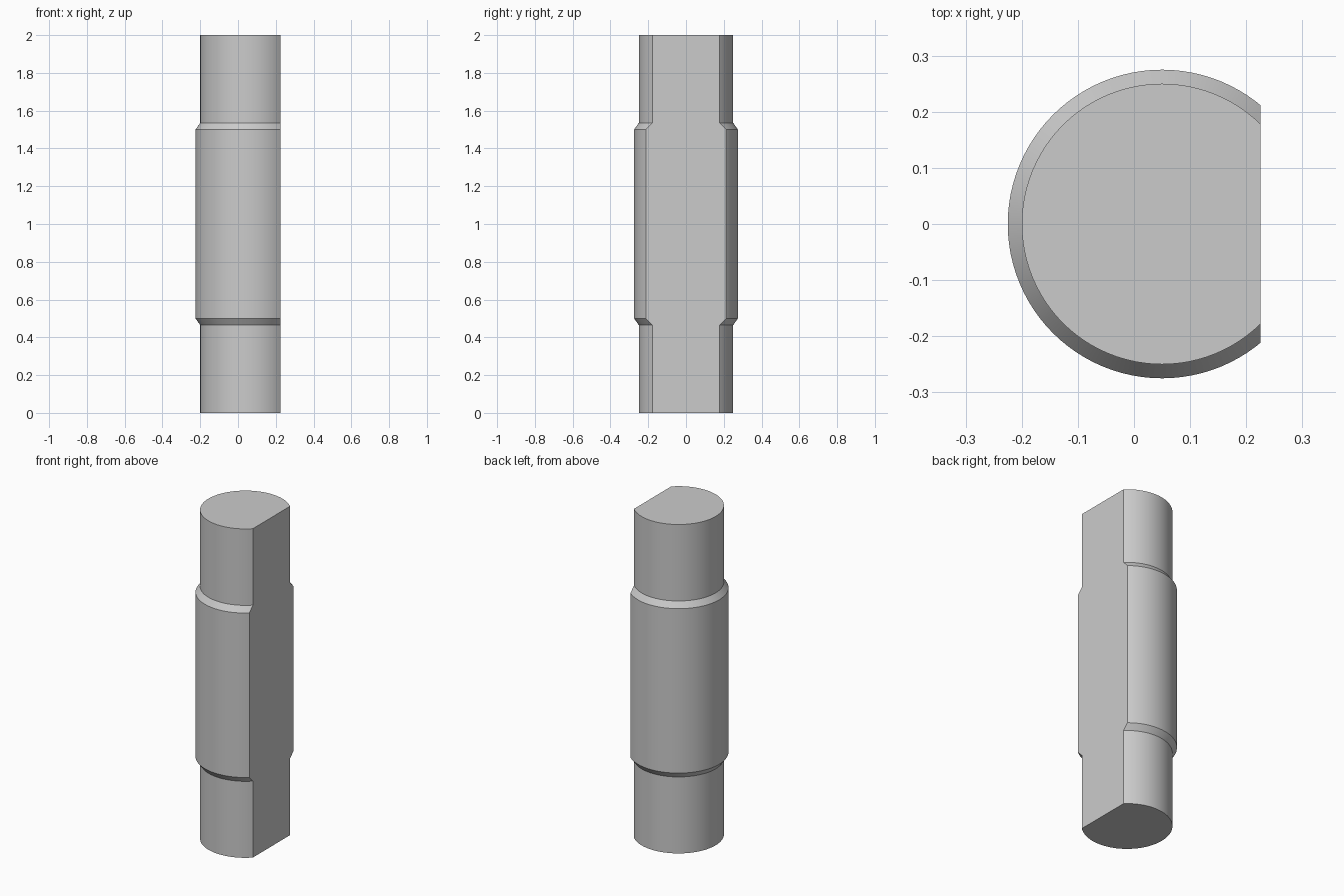
import bpy, bmesh, math
from mathutils import Matrix

cube = bpy.data.objects.get("Cube")
if cube:
    bpy.data.objects.remove(cube, do_unlink=True)

AXIS_X, FLAT_X, SEGMENTS = 0.05, 0.225, 96
END_R, MID_R = 0.25, 0.275

# Grey metal
grey = (0.6, 0.6, 0.6, 1)
metal = bpy.data.materials.new("grey metal")
metal.use_nodes = True
metal.diffuse_color = grey
metal.node_tree.nodes["Principled BSDF"].inputs["Base Color"].default_value = grey

# Stepped shaft: half profile spun around its axis
profile = [(0, 0), (END_R, 0), (END_R, 0.465), (MID_R, 0.5),
           (MID_R, 1.5), (END_R, 1.535), (END_R, 2), (0, 2)]
bm = bmesh.new()
verts = [bm.verts.new((-r, 0, z)) for r, z in profile]
edges = [bm.edges.new(pair) for pair in zip(verts, verts[1:])]
bmesh.ops.spin(bm, geom=verts + edges, cent=(0, 0, 0), axis=(0, 0, 1),
               angle=math.tau, steps=SEGMENTS, use_duplicate=False)
bmesh.ops.remove_doubles(bm, verts=bm.verts, dist=0.0001)
bmesh.ops.transform(bm, matrix=Matrix.Translation((AXIS_X, 0, 0)), verts=bm.verts)

# Long flat cut along the left side, closed with one face
bmesh.ops.bisect_plane(bm, geom=bm.verts[:] + bm.edges[:] + bm.faces[:],
                       plane_co=(FLAT_X, 0, 0), plane_no=(1, 0, 0), clear_outer=True)
bmesh.ops.holes_fill(bm, edges=[e for e in bm.edges if e.is_boundary], sides=0)
bmesh.ops.recalc_face_normals(bm, faces=bm.faces)

mesh = bpy.data.meshes.new("stepped_shaft")
bm.to_mesh(mesh)
bm.free()
mesh.materials.append(metal)
shaft = bpy.data.objects.new("stepped_shaft", mesh)
bpy.context.collection.objects.link(shaft)

# Smooth round surfaces, crisp steps and flat
bpy.ops.object.select_all(action="DESELECT")
shaft.select_set(True)
bpy.context.view_layer.objects.active = shaft
bpy.ops.object.shade_smooth_by_angle(angle=math.radians(25))
